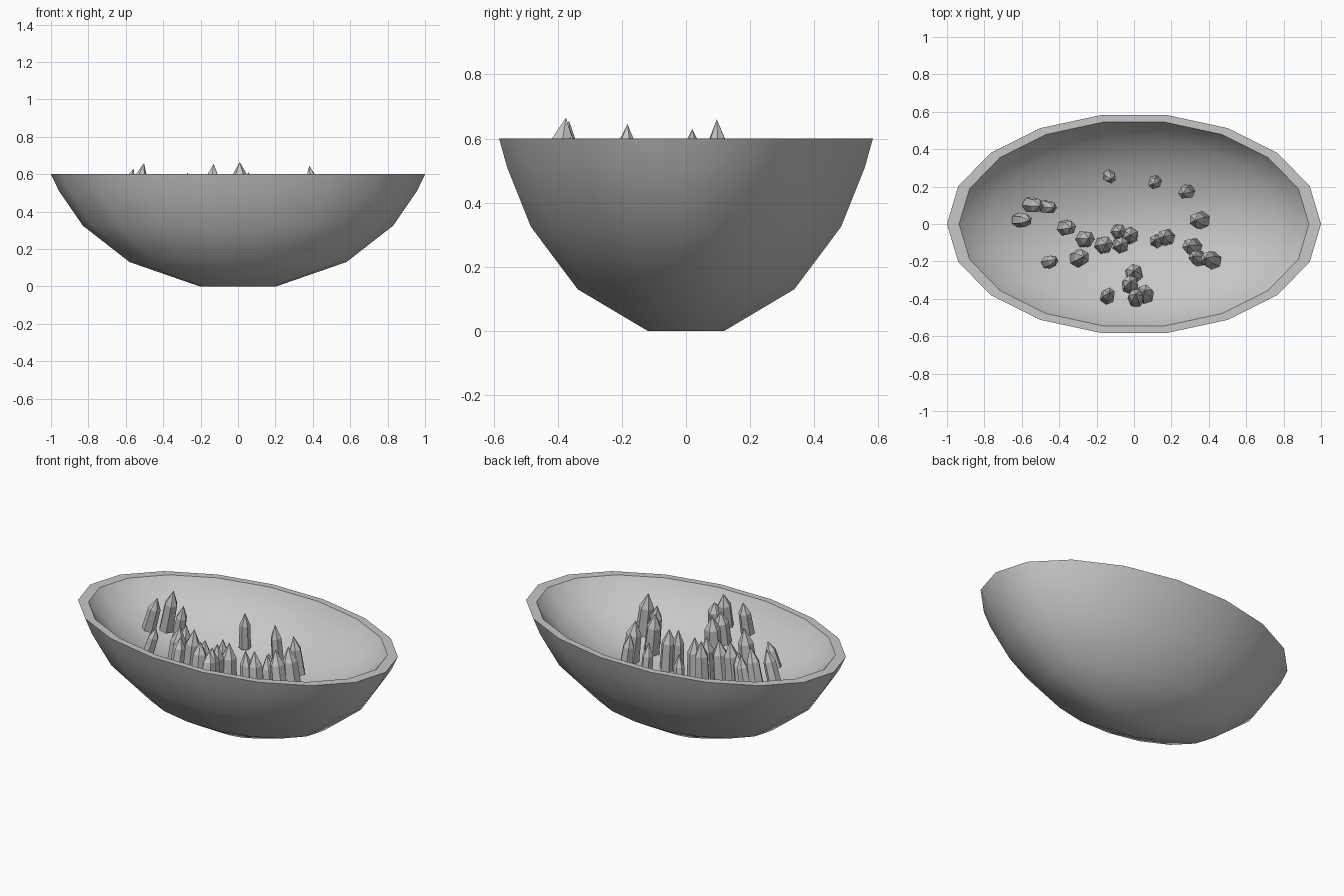
import bpy, bmesh, math, random
from mathutils import Vector

cube = bpy.data.objects.get("Cube")
if cube:
    bpy.data.objects.remove(cube, do_unlink=True)

random.seed(4)
SIDES = 18

stone = bpy.data.materials.new("grey_stone")
stone.use_nodes = True
grey = (0.57, 0.57, 0.57, 1)
stone.diffuse_color = grey
stone.node_tree.nodes["Principled BSDF"].inputs["Base Color"].default_value = grey


def loft(name, rings, tip=None):
    """Skin a list of closed vertex rings; cap both ends or finish in a tip."""
    bm = bmesh.new()
    loops = [[bm.verts.new(p) for p in ring] for ring in rings]
    n = len(loops[0])
    for low, high in zip(loops, loops[1:]):
        for i in range(n):
            j = (i + 1) % n
            bm.faces.new((low[i], low[j], high[j], high[i]))
    bm.faces.new(loops[0][::-1])
    if tip is None:
        bm.faces.new(loops[-1])
    else:
        peak = bm.verts.new(tip)
        for i in range(n):
            bm.faces.new((loops[-1][i], loops[-1][(i + 1) % n], peak))
    bmesh.ops.recalc_face_normals(bm, faces=bm.faces)
    mesh = bpy.data.meshes.new(name)
    bm.to_mesh(mesh)
    bm.free()
    mesh.materials.append(stone)
    obj = bpy.data.objects.new(name, mesh)
    bpy.context.collection.objects.link(obj)
    return obj


def oval(radius, z):
    angles = [2 * math.pi * i / SIDES for i in range(SIDES)]
    return [(radius * math.cos(a), radius * 0.592 * math.sin(a), z) for a in angles]


# Bowl: outer wall up to the rim, then the shallower hollow down to its floor
outer = [(0.205, 0), (0.58, 0.13), (0.83, 0.325), (0.957, 0.51), (1, 0.6)]
hollow = [(0.935, 0.6), (0.895, 0.555), (0.776, 0.465), (0.542, 0.36), (0.19, 0.28)]
bowl = loft("bowl", [oval(r, z) for r, z in outer + hollow])
bpy.ops.object.select_all(action="DESELECT")
bowl.select_set(True)
bpy.context.view_layer.objects.active = bowl
bpy.ops.object.shade_smooth_by_angle(angle=math.radians(48))


def crystal(x, y, radius, top):
    """Six-sided shaft with a pointed top, leaning towards the middle."""
    spread = (x / 0.935) ** 2 + (y / 0.55) ** 2
    base = Vector((x * 1.03, y * 1.03, 0.26 + 0.4 * spread))
    tip = Vector((x * 0.93, y * 0.96, top))
    axis = (tip - base).normalized()
    side = axis.orthogonal().normalized()
    across = axis.cross(side)
    turn = random.uniform(0, math.pi)
    rings = []
    for along, width in ((0, 1), (0.66, 0.87)):
        centre = base.lerp(tip, along)
        ring = []
        for i in range(6):
            a = turn + i * math.pi / 3
            ring.append(centre + radius * width * (side * math.cos(a) + across * math.sin(a)))
        rings.append(ring)
    loft("crystal", rings, tip)


# Crystals: x, y, radius and height of the tip, in hundredths
spots = [
    (-60, 2, 4, 63), (-54, 10, 4.4, 66), (-46, 9, 3.7, 59), (-36, -2, 4.4, 54),
    (-45, -20, 3.5, 56), (-26, -8, 4.8, 56), (-29, -18, 4.9, 61), (-16, -11, 5, 53),
    (-8, -4, 4.4, 53), (-2, -6, 4.8, 53), (-7, -11, 4.6, 53), (-13, 25, 3.4, 57),
    (11, 22, 3.6, 57), (28, 17, 3.9, 56), (35, 2, 4.9, 57), (12, -9, 3.8, 53),
    (17, -7, 4.7, 53), (31, -12, 4.8, 57), (34, -18, 4.3, 59), (41, -19, 4.8, 64.5),
    (0, -26, 5, 58), (-2, -32, 4.8, 59), (1, -39, 4.5, 66.5), (6, -37, 4.7, 61),
    (-14, -38, 4, 65.5),
]
for x, y, radius, top in spots:
    crystal(x / 100, y / 100, radius / 100, top / 100)
